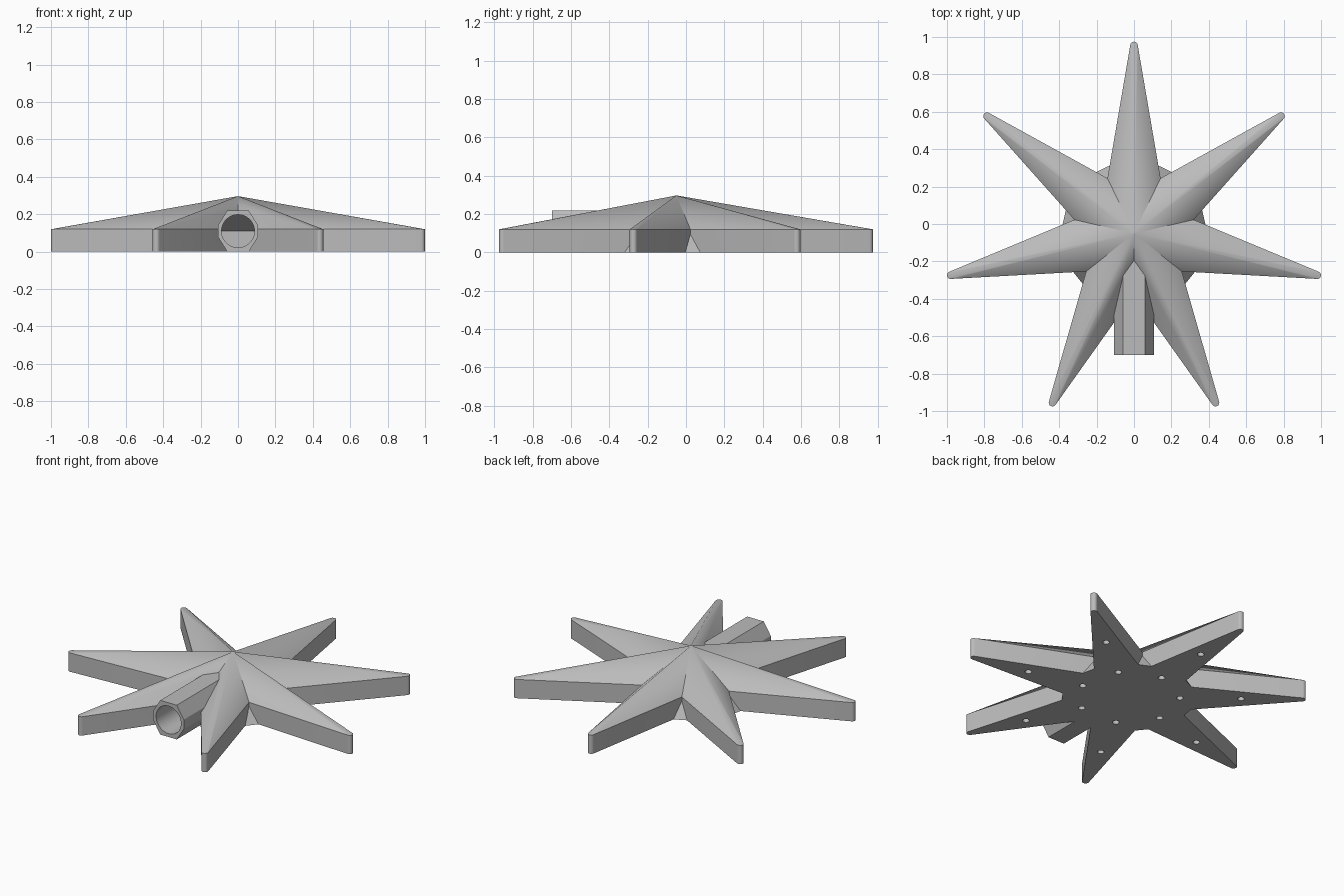
import bpy, bmesh
from math import sin, cos, pi, tau
from mathutils import Vector, Matrix

cube = bpy.data.objects.get("Cube")
if cube:
    bpy.data.objects.remove(cube, do_unlink=True)

ARMS = 7
CENTRE = Vector((0, -0.05, 0))
RIM, APEX = 0.12, 0.297
VALLEY_R, TIP_R, TIP_ROUND = 0.327, 1.005, 0.02
BORE_Z = 0.11

grey = bpy.data.materials.new("plain grey")
grey.use_nodes = True
grey.diffuse_color = (0.5, 0.5, 0.5, 1)
grey.node_tree.nodes["Principled BSDF"].inputs["Base Color"].default_value = (0.5, 0.5, 0.5, 1)


def finish(bm, name):
    bmesh.ops.recalc_face_normals(bm, faces=bm.faces)
    mesh = bpy.data.meshes.new(name)
    bm.to_mesh(mesh)
    bm.free()
    mesh.materials.append(grey)
    obj = bpy.data.objects.new(name, mesh)
    bpy.context.collection.objects.link(obj)
    return obj


def polar(angle, radius, z=0.0):
    return CENTRE + Vector((cos(angle) * radius, sin(angle) * radius, z))


def combine(target, other, operation):
    other.hide_render = True
    mod = target.modifiers.new(operation.title(), 'BOOLEAN')
    mod.operation, mod.object, mod.solver = operation, other, 'EXACT'
    bpy.context.view_layer.objects.active = target
    bpy.ops.object.modifier_apply(modifier=mod.name)
    bpy.data.objects.remove(other, do_unlink=True)


def make_star():
    """Faceted roof on upright walls, with a small sloped facet under each valley."""
    bm = bmesh.new()
    apex = bm.verts.new(polar(0, 0, APEX))
    valleys, tips, floors = [], [], []
    for i in range(ARMS):
        a = pi / 2 + i * tau / ARMS
        v = a - pi / ARMS
        valleys.append((bm.verts.new(polar(v, VALLEY_R, RIM)),
                        bm.verts.new(polar(v, VALLEY_R, 0.095))))
        # rounded tip
        arc = [polar(a, TIP_R) + TIP_ROUND * Vector((cos(a + t), sin(a + t), 0))
               for t in [(-0.47 + 0.94 * k / 8) * pi for k in range(9)]]
        tips.append([(bm.verts.new(p + Vector((0, 0, RIM))), bm.verts.new(p)) for p in arc])
        # feet of the valley facets lie on the arm walls
        before, after = polar(v, VALLEY_R), polar(a + pi / ARMS, VALLEY_R)
        floors.append((bm.verts.new(before.lerp(arc[0], 0.095)),
                       bm.verts.new(after.lerp(arc[-1], 0.095))))
    base = []
    for i in range(ARMS):
        (v0, m0), (v1, m1) = valleys[i], valleys[(i + 1) % ARMS]
        tip, (f0, f1) = tips[i], floors[i]
        tops = [v0] + [t for t, b in tip] + [v1]
        for p, q in zip(tops, tops[1:]):
            bm.faces.new((apex, p, q))
        for (t0, b0), (t1, b1) in zip(tip, tip[1:]):
            bm.faces.new((t0, b0, b1, t1))
        bm.faces.new((v0, m0, f0, tip[0][1], tip[0][0]))
        bm.faces.new((v1, tip[-1][0], tip[-1][1], f1, m1))
        bm.faces.new((m1, f1, floors[(i + 1) % ARMS][0]))
        base += [f0] + [b for t, b in tip] + [f1]
    bm.faces.new(base)
    return finish(bm, "star_topper")


def make_socket():
    """Eight-sided tube body lying along y in the front valley."""
    bm = bmesh.new()
    corner = [(0.108, 0.03), (0.058, 0.109)]
    section = corner + [(-x, z) for x, z in corner[::-1]]
    section += [(-x, -z) for x, z in section]
    face = bm.faces.new([bm.verts.new((x, -0.7, z + BORE_Z)) for x, z in section])
    out = bmesh.ops.extrude_face_region(bm, geom=[face])
    moved = [g for g in out["geom"] if isinstance(g, bmesh.types.BMVert)]
    bmesh.ops.translate(bm, verts=moved, vec=(0, 0.58, 0))
    return finish(bm, "socket_tube")


def make_bore():
    """Round bore whose blind end slopes down below the roof."""
    bm = bmesh.new()
    place = Matrix.Translation((0, -0.5, BORE_Z)) @ Matrix.Rotation(pi / 2, 4, 'X')
    bmesh.ops.create_cone(bm, cap_ends=True, segments=48, radius1=0.088, radius2=0.088,
                          depth=0.6, matrix=place)
    cut = bmesh.ops.bisect_plane(bm, geom=bm.verts[:] + bm.edges[:] + bm.faces[:],
                                 plane_co=(0, -0.2, BORE_Z), plane_no=(0, 0.5, 0.87),
                                 clear_outer=True)
    bmesh.ops.holes_fill(bm, edges=[e for e in cut["geom_cut"]
                                    if isinstance(e, bmesh.types.BMEdge)])
    return finish(bm, "bore_cutter")


def make_pin_holes():
    """Two small blind holes under each arm."""
    bm = bmesh.new()
    for i in range(ARMS):
        for r in (0.297, 0.65):
            bmesh.ops.create_cone(bm, cap_ends=True, segments=16, radius1=0.02, radius2=0.02,
                                  depth=0.1, matrix=Matrix.Translation(
                                      polar(pi / 2 + i * tau / ARMS, r)))
    return finish(bm, "pin_hole_cutter")


star = make_star()
combine(star, make_socket(), 'UNION')
combine(star, make_bore(), 'DIFFERENCE')
combine(star, make_pin_holes(), 'DIFFERENCE')

# smooth the rounded tips and bores, keep the facets crisp
bpy.ops.object.select_all(action='DESELECT')
star.select_set(True)
bpy.context.view_layer.objects.active = star
bpy.ops.object.shade_smooth_by_angle(angle=0.4)
